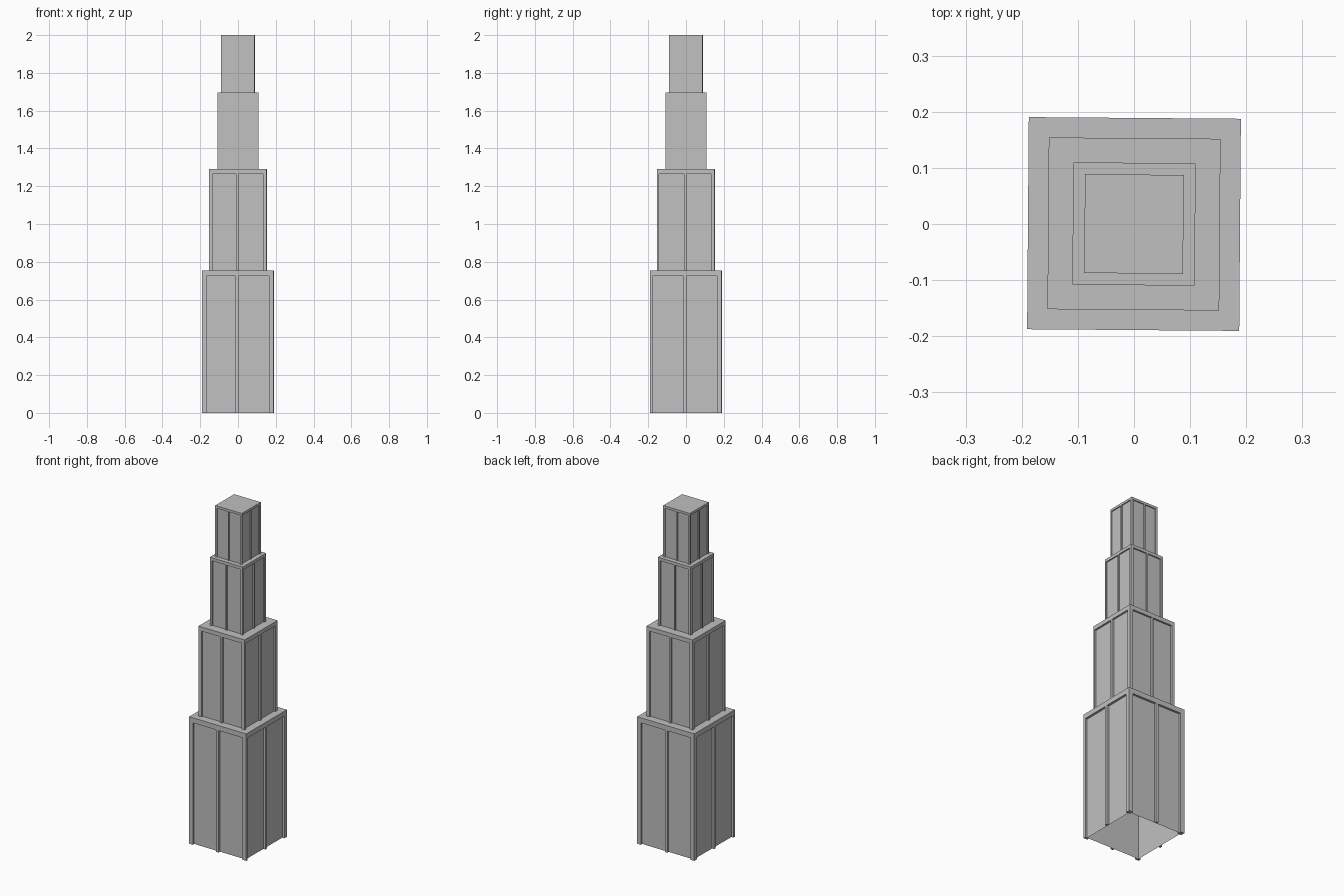
import bpy, bmesh, math
from mathutils import Matrix

cube = bpy.data.objects.get("Cube")
if cube:
    bpy.data.objects.remove(cube, do_unlink=True)

grey = bpy.data.materials.new("concrete_grey")
grey.use_nodes = True
COLOUR = (0.53, 0.53, 0.53, 1)
grey.diffuse_color = COLOUR
grey.node_tree.nodes["Principled BSDF"].inputs["Base Color"].default_value = COLOUR

TWIST = Matrix.Rotation(math.radians(-0.45), 4, 'Z')


def add_box(bm, x0, x1, y0, y1, z0, z1, open_bottom=False):
    size = Matrix.Diagonal((x1 - x0, y1 - y0, z1 - z0, 1))
    place = Matrix.Translation(((x0 + x1) / 2, (y0 + y1) / 2, (z0 + z1) / 2))
    verts = bmesh.ops.create_cube(bm, size=1, matrix=place @ size)["verts"]
    if open_bottom:
        faces = {f for v in verts for f in v.link_faces}
        floor = [f for f in faces if f.normal.z < -0.5 or
                 all(v.co.z < z0 + 1e-5 for v in f.verts)]
        bmesh.ops.delete(bm, geom=floor, context='FACES_ONLY')


def finish(bm, name):
    bm.transform(TWIST)
    mesh = bpy.data.meshes.new(name)
    bm.to_mesh(mesh)
    bm.free()
    mesh.materials.append(grey)
    obj = bpy.data.objects.new(name, mesh)
    bpy.context.collection.objects.link(obj)


def build_tier(name, half, z0, z1, cap):
    wide, recess, slim = half * 0.13, half * 0.07, half * 0.042
    core, top = half - recess, z1 - cap

    # Recessed wall panels, hollow underneath
    bm = bmesh.new()
    add_box(bm, -core, core, -core, core, z0, top, open_bottom=True)
    finish(bm, name + "_wall_panels")

    # Flat roof slab flush with the pilasters
    bm = bmesh.new()
    add_box(bm, -half, half, -half, half, top, z1)
    finish(bm, name + "_roof_slab")

    # Corner pilasters, shallower at the front
    bm = bmesh.new()
    for side in (-1, 1):
        x0, x1 = sorted((side * half, side * (half - wide)))
        add_box(bm, x0, x1, -half, -core, z0, top)
        add_box(bm, x0, x1, half - wide, half, z0, top)
    finish(bm, name + "_corner_pilasters")

    # Slim pilaster in the middle of each wall
    bm = bmesh.new()
    shift = -half * 0.015
    for side in (-1, 1):
        a, b = sorted((side * half, side * core))
        add_box(bm, shift - slim, shift + slim, a, b, z0, top)
        add_box(bm, a, b, shift - slim, shift + slim, z0, top)
    finish(bm, name + "_middle_pilasters")


# Four stepped tiers from the ground up
TIERS = [
    ("base_tier", 0.189, 0.755, 0.03),
    ("second_tier", 0.153, 1.29, 0.025),
    ("third_tier", 0.109, 1.695, 0.018),
    ("top_tier", 0.088, 2.0, 0.014),
]
z = 0
for name, half, top, cap in TIERS:
    build_tier(name, half, z, top, cap)
    z = top
